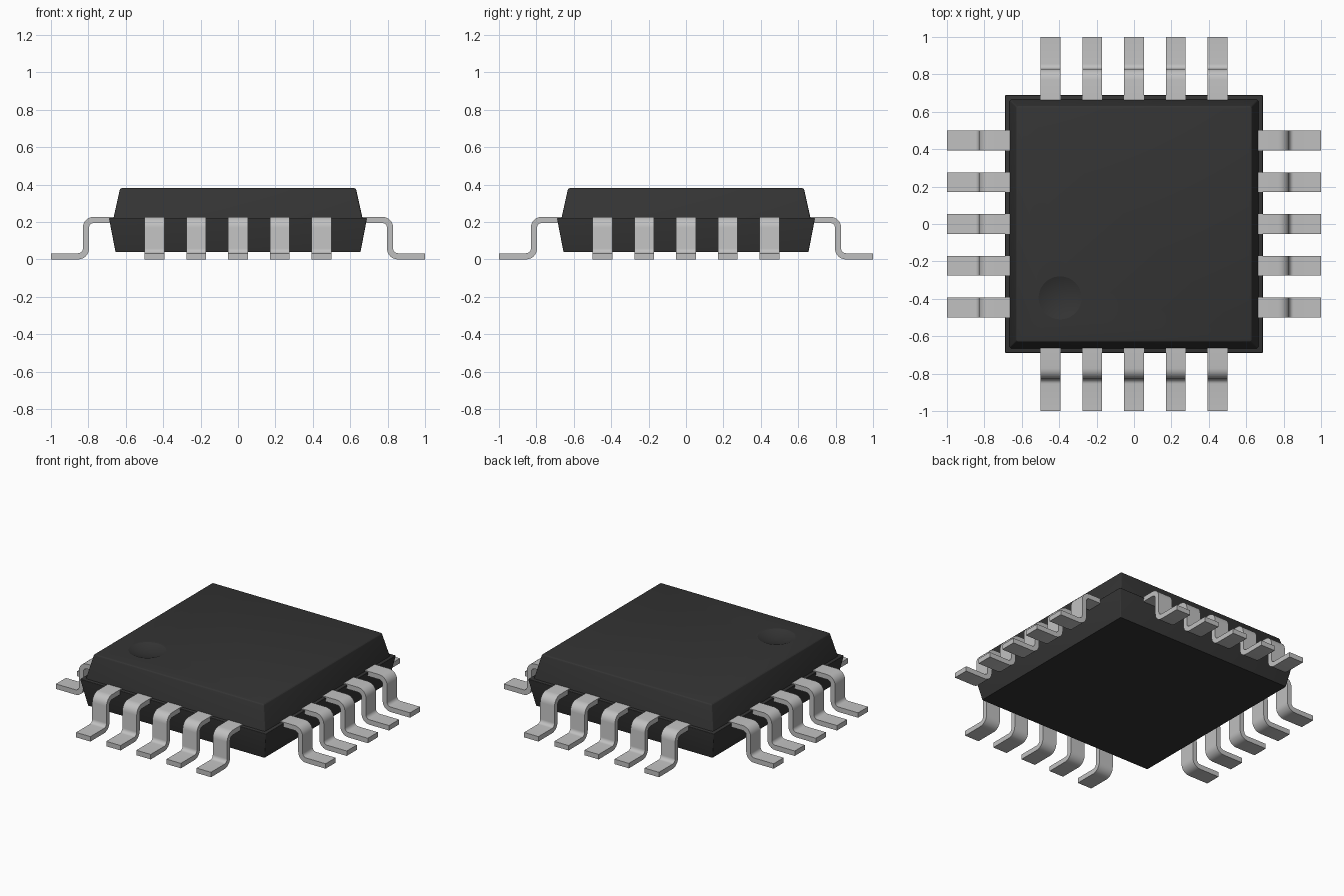
import bpy, bmesh, math
from mathutils import Vector, Matrix

if "Cube" in bpy.data.objects:
    bpy.data.objects.remove(bpy.data.objects["Cube"], do_unlink=True)


def make_material(name, rgb, roughness):
    mat = bpy.data.materials.new(name)
    mat.use_nodes = True
    mat.diffuse_color = (*rgb, 1)
    bsdf = mat.node_tree.nodes["Principled BSDF"]
    bsdf.inputs["Base Color"].default_value = (*rgb, 1)
    bsdf.inputs["Roughness"].default_value = roughness
    return mat


BLACK = make_material("black plastic", (0.034, 0.034, 0.034), 0.6)
SILVER = make_material("silver metal", (0.53, 0.53, 0.53), 0.4)


def add_object(name, bm, mat):
    bmesh.ops.recalc_face_normals(bm, faces=bm.faces[:])
    mesh = bpy.data.meshes.new(name)
    bm.to_mesh(mesh)
    bm.free()
    mesh.materials.append(mat)
    obj = bpy.data.objects.new(name, mesh)
    bpy.context.collection.objects.link(obj)
    return obj


def smooth(obj, angle=35):
    bpy.ops.object.select_all(action='DESELECT')
    obj.select_set(True)
    bpy.context.view_layer.objects.active = obj
    bpy.ops.object.shade_smooth_by_angle(angle=math.radians(angle))


def tapered_slab(name, z0, half0, z1, half1, bevel):
    """Square slab whose walls lean, with softly rounded top and corner edges."""
    bm = bmesh.new()
    bmesh.ops.create_cube(bm, size=2)
    for v in bm.verts:
        half, z = (half1, z1) if v.co.z > 0 else (half0, z0)
        v.co = Vector((v.co.x * half, v.co.y * half, z))
    edges = [e for e in bm.edges if max(v.co.z for v in e.verts) > z1 - 1e-4]
    bmesh.ops.bevel(bm, geom=edges, offset=bevel, segments=3, profile=0.5, affect='EDGES')
    return add_object(name, bm, BLACK)


# Two-part package: the lower half flares out, the upper half tapers in
lower_body = tapered_slab("lower_body", 0.04, 0.655, 0.222, 0.69, 0.005)
upper_body = tapered_slab("upper_body", 0.215, 0.667, 0.382, 0.63, 0.012)

# Shallow round dimple marking the first pin
RADIUS, DEPTH = 0.115, 0.022
ball = (RADIUS ** 2 + DEPTH ** 2) / (2 * DEPTH)
bm = bmesh.new()
bmesh.ops.create_uvsphere(bm, u_segments=48, v_segments=80, radius=ball,
                          matrix=Matrix.Translation((-0.395, -0.395, 0.382 + ball - DEPTH)))
cutter = add_object("dimple_cutter", bm, BLACK)
cutter.hide_render = True
cut = upper_body.modifiers.new("dimple", 'BOOLEAN')
cut.operation = 'DIFFERENCE'
cut.solver = 'EXACT'
cut.object = cutter
bpy.context.view_layer.objects.active = upper_body
bpy.ops.object.modifier_apply(modifier=cut.name)
bpy.data.objects.remove(cutter, do_unlink=True)
smooth(lower_body)
smooth(upper_body, 20)

# Gull-wing pin: a bent strip, given as a centre line and its normals
THICK, WIDTH, BEND, STEPS = 0.033, 0.106, 0.042, 6
TOP, FOOT, UPRIGHT = 0.2115, THICK / 2, 0.813


def bend(cx, cz, start, end):
    for i in range(STEPS + 1):
        a = math.radians(start + (end - start) * i / STEPS)
        yield Vector((cx, cz)), Vector((math.cos(a), math.sin(a)))


line = [(Vector((0.62, TOP)), Vector((0, 1)))]
line += [(c + n * BEND, n) for c, n in bend(UPRIGHT - BEND, TOP - BEND, 90, 0)]
line += [(c + n * BEND, -n) for c, n in bend(UPRIGHT + BEND, FOOT + BEND, 180, 270)]
line += [(Vector((1.0, FOOT)), Vector((0, 1)))]
outline = [p + n * THICK / 2 for p, n in line] + [p - n * THICK / 2 for p, n in reversed(line)]


def make_pin(name, offset, turn):
    bm = bmesh.new()
    sides = []
    for y in (offset - WIDTH / 2, offset + WIDTH / 2):
        sides.append([bm.verts.new((p.x, y, p.y)) for p in outline])
    count = len(line)
    for i in range(2 * count):
        j = (i + 1) % (2 * count)
        bm.faces.new((sides[0][i], sides[0][j], sides[1][j], sides[1][i]))
    # Side walls as a strip of quads
    for ring in sides:
        for i in range(count - 1):
            k = 2 * count - 1 - i
            bm.faces.new((ring[i], ring[i + 1], ring[k - 1], ring[k]))
    bm.transform(Matrix.Rotation(math.radians(turn), 4, 'Z'))
    smooth(add_object(name, bm, SILVER))


# Five pins on each of the four sides
for side, turn in (("left", 0), ("back", 90), ("right", 180), ("front", 270)):
    for i in range(5):
        make_pin(f"{side}_pin_{i + 1}", (i - 2) * 0.2235, turn)
